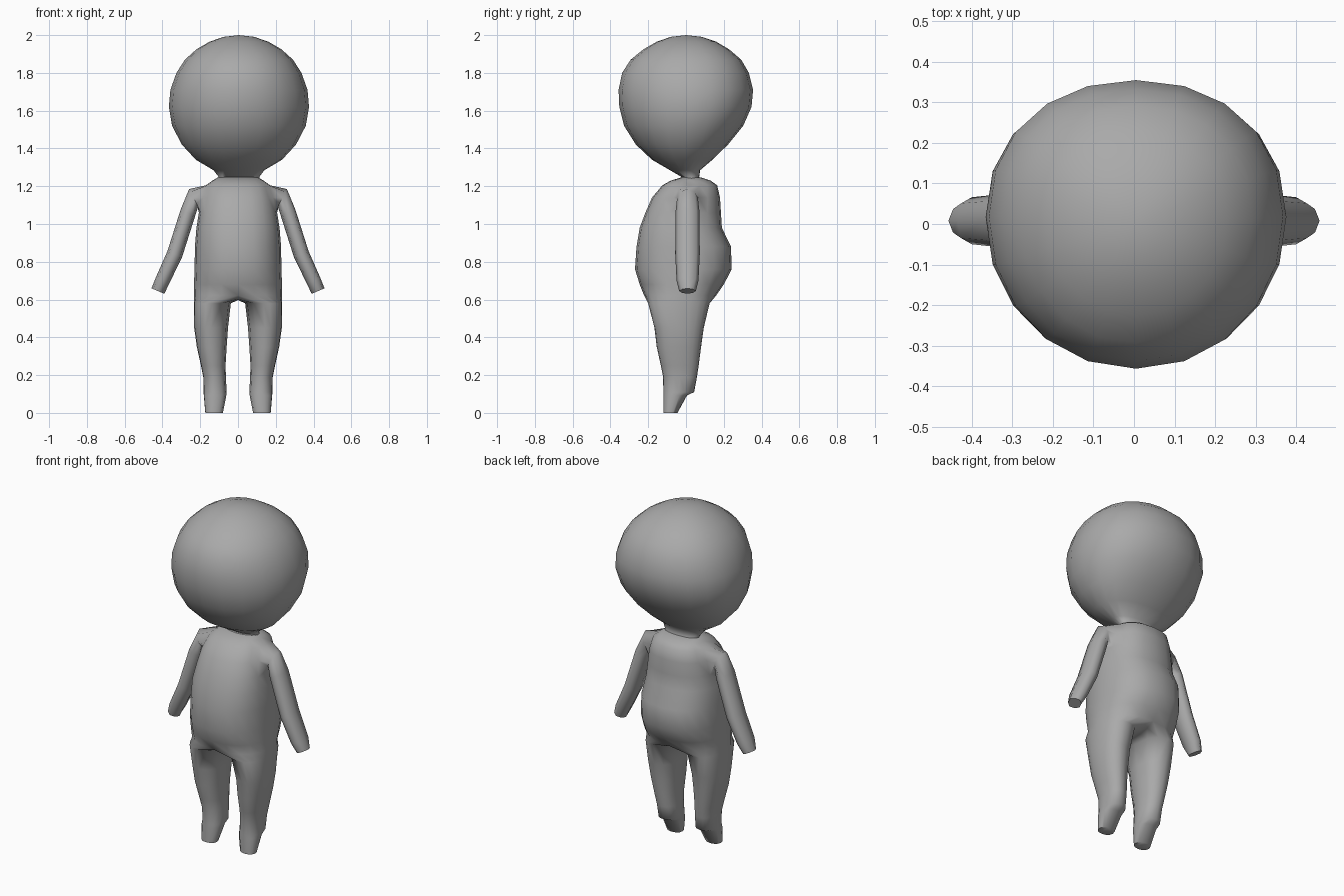
import bpy, bmesh, math
from mathutils import Vector

if "Cube" in bpy.data.objects:
    bpy.data.objects.remove(bpy.data.objects["Cube"])

N = 20  # sides of head and torso

grey = bpy.data.materials.new("plain grey")
grey.diffuse_color = (0.4, 0.4, 0.4, 1)
grey.use_nodes = True
grey.node_tree.nodes["Principled BSDF"].inputs["Base Color"].default_value = grey.diffuse_color


def spow(v, p):
    return math.copysign(abs(v) ** p, v)


def ring(bm, z, cx, rx, y0, y1, angles, p=1.0, shift=0.0):
    """Horizontal rounded ring of vertices spanning y0..y1."""
    cy, ry = (y0 + y1) / 2, (y1 - y0) / 2
    return [bm.verts.new((cx + rx * spow(math.cos(a), p),
                          cy + ry * spow(math.sin(a), p) + shift * math.cos(a) ** 2, z))
            for a in angles]


def bridge(bm, a, b, skip=()):
    n = len(a)
    for i in range(n):
        if i not in skip:
            j = (i + 1) % n
            bm.faces.new((a[i], a[j], b[j], b[i]))


def finish(bm, name):
    bmesh.ops.recalc_face_normals(bm, faces=bm.faces)
    mesh = bpy.data.meshes.new(name)
    bm.to_mesh(mesh)
    bm.free()
    mesh.materials.append(grey)
    ob = bpy.data.objects.new(name, mesh)
    bpy.context.collection.objects.link(ob)
    bpy.ops.object.select_all(action='DESELECT')
    ob.select_set(True)
    bpy.context.view_layer.objects.active = ob
    bpy.ops.object.shade_smooth_by_angle(angle=math.radians(75))


circle = [2 * math.pi * i / N for i in range(N)]

# Head with neck: (z, half width, front y, back y)
head = [(1.22, .115, -.04, .085), (1.25, .108, -.025, .07),
        (1.285, .135, -.085, .075), (1.34, .228, -.18, .14),
        (1.42, .302, -.265, .222), (1.52, .354, -.328, .303),
        (1.62, .371, -.353, .347), (1.71, .363, -.357, .355),
        (1.80, .331, -.338, .333), (1.87, .286, -.293, .292),
        (1.925, .225, -.225, .228), (1.965, .156, -.155, .16),
        (1.991, .08, -.08, .082)]
bm = bmesh.new()
prev = None
for z, rx, y0, y1 in head:
    cur = ring(bm, z, .005, rx, y0, y1, circle, .95, .055 * rx)
    if prev:
        bridge(bm, prev, cur)
    prev = cur
pole = bm.verts.new((.005, 0, 2.0))
for i in range(N):
    bm.faces.new((prev[i], prev[(i + 1) % N], pole))
finish(bm, "head")

# Torso rings, leaving an arm hole on each side
torso = [(1.245, .11, -.03, .085), (1.23, .135, -.08, .13),
         (1.205, .17, -.125, .165), (1.14, .193, -.18, .18),
         (1.06, .207, -.215, .185), (.98, .22, -.245, .19),
         (.88, .228, -.262, .238), (.76, .23, -.27, .242),
         (.68, .233, -.245, .20), (.622, .234, -.222, .16)]
HOLE = 2  # first ring of the arm hole
bm = bmesh.new()
rows = [ring(bm, z, 0, rx, y0, y1, circle, .85) for z, rx, y0, y1 in torso]
for r in range(len(rows) - 1):
    skip = (N - 1, 0, N // 2 - 1, N // 2) if r in (HOLE, HOLE + 1) else ()
    bridge(bm, rows[r], rows[r + 1], skip)
bm.faces.new(rows[0])

# Arms: (x, z, half thickness, half depth, corner fullness)
arm = [(.235, 1.138, .053, .055, .68), (.265, 1.06, .042, .064, .74),
       (.335, .84, .042, .065, .74), (.40, .70, .039, .058, .74),
       (.424, .645, .037, .044, .66)]
octagon = [(-1, -1), (-1, 0), (-1, 1), (0, 1), (1, 1), (1, 0), (1, -1), (0, -1)]
for side in (1, -1):
    def shoulder(u, v):
        i = v if side > 0 else N // 2 - v
        return rows[HOLE + 1 - u][i % N]
    prev = [shoulder(u, v) for u, v in octagon]
    for k, (x, z, t, w, full) in enumerate(arm):
        out = Vector((.45, .89)) if k == 0 else Vector((.92, .39))
        cur = []
        for u, v in octagon:
            s = full if u and v else 1
            cur.append(bm.verts.new((side * (x + out.x * t * u * s), .008 + w * v * s,
                                     z + out.y * t * u * s)))
        bridge(bm, prev, cur)
        prev = cur
    bm.faces.new(prev)

# Crotch line shared by both legs, running back to front
low = rows[-1]
crotch = [bm.verts.new((0, y, z)) for y, z in
          ((.11, .602), (.04, .598), (-.03, .597), (-.10, .598), (-.17, .602))]

# Legs: (z, inner x, outer x, front y, back y)
leg = [(.58, .038, .234, -.20, .125), (.45, .053, .232, -.167, .094),
       (.35, .06, .218, -.155, .08), (.25, .066, .196, -.133, .067),
       (.19, .064, .184, -.121, .058), (.11, .06, .182, -.12, .043),
       (.092, .062, .181, -.12, .005), (.0, .08, .173, -.12, -.045)]
leg_angles = [math.radians(-90 + 18 * i) for i in range(11)]
leg_angles += [math.radians(90 + 30 * i) for i in range(1, 6)]
for side in (1, -1):
    half = [i % N if side > 0 else (N // 2 - i) % N for i in range(-5, 6)]
    prev = [low[i] for i in half] + crotch
    for z, xi, xo, y0, y1 in leg:
        cur = ring(bm, z, side * (xi + xo) / 2, side * (xo - xi) / 2, y0, y1, leg_angles, .88)
        bridge(bm, prev, cur)
        prev = cur
    bm.faces.new(prev)
finish(bm, "body")
